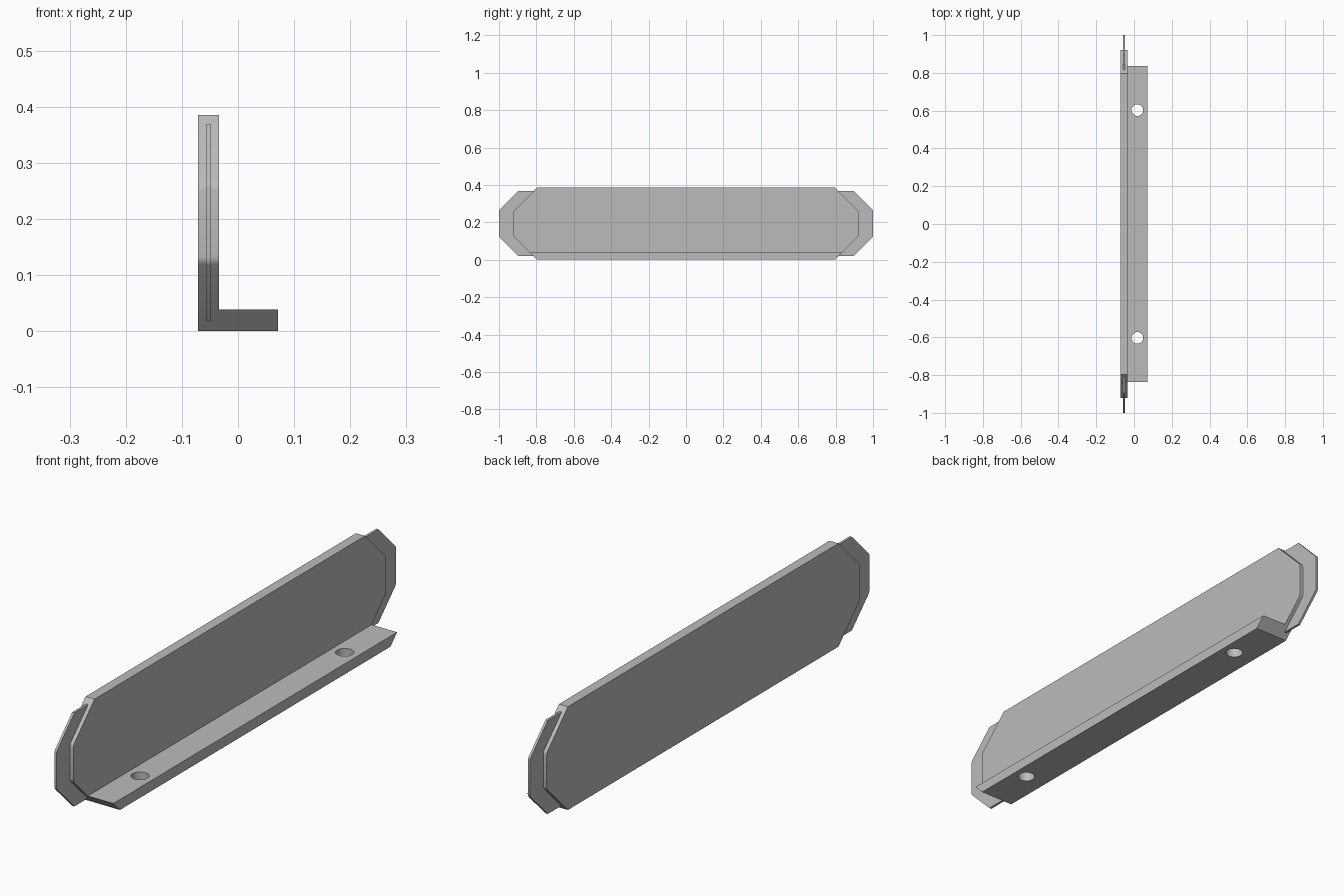
import bpy, bmesh
from mathutils import Vector

cube = bpy.data.objects.get("Cube")
if cube:
    bpy.data.objects.remove(cube, do_unlink=True)

grey = bpy.data.materials.new("plain grey")
grey.use_nodes = True
colour = (0.5, 0.5, 0.5, 1)
grey.diffuse_color = colour
grey.node_tree.nodes["Principled BSDF"].inputs["Base Color"].default_value = colour


def chamfered_bar(name, profile, half_length, chamfer):
    """Extrude an x-z profile along y and cut its four end corners at 45 degrees."""
    bm = bmesh.new()
    face = bm.faces.new([bm.verts.new((x, -half_length, z)) for x, z in profile])
    moved = bmesh.ops.extrude_face_region(bm, geom=[face])["geom"]
    bmesh.ops.translate(bm, vec=(0, 2 * half_length, 0),
                        verts=[g for g in moved if isinstance(g, bmesh.types.BMVert)])
    if face.is_valid and all(len(e.link_faces) < 2 for e in face.edges):
        bm.faces.remove(face)
    bmesh.ops.holes_fill(bm, edges=bm.edges[:], sides=0)

    heights = [z for _, z in profile]
    for end in (-1, 1):
        for up, z in ((-1, min(heights)), (1, max(heights))):
            point = Vector((0, end * (half_length - chamfer), z))
            cut = bmesh.ops.bisect_plane(bm, geom=bm.verts[:] + bm.edges[:] + bm.faces[:],
                                         plane_co=point, plane_no=Vector((0, end, up)),
                                         clear_outer=True)["geom_cut"]
            rim = [g for g in cut if isinstance(g, bmesh.types.BMEdge)]
            bmesh.ops.holes_fill(bm, edges=rim, sides=0)

    # Slightly rounded corners at the two extreme ends
    corners = [e for e in bm.edges
               if all(abs(abs(v.co.y) - half_length) < 1e-4 for v in e.verts)
               and abs(e.verts[0].co.z - e.verts[1].co.z) < 1e-4]
    bmesh.ops.bevel(bm, geom=corners, offset=0.008, segments=3, profile=0.5,
                    affect='EDGES')
    bmesh.ops.recalc_face_normals(bm, faces=bm.faces[:])
    mesh = bpy.data.meshes.new(name)
    bm.to_mesh(mesh)
    bm.free()
    mesh.materials.append(grey)
    obj = bpy.data.objects.new(name, mesh)
    bpy.context.collection.objects.link(obj)
    return obj


def smooth(obj):
    bpy.ops.object.select_all(action='DESELECT')
    obj.select_set(True)
    bpy.context.view_layer.objects.active = obj
    bpy.ops.object.shade_smooth_by_angle(angle=0.6)


# L-shaped bracket: upright plate with a mounting flange
left, inner, right = -0.071, -0.034, 0.071
bracket = chamfered_bar("angle_bracket",
                        [(left, 0), (right, 0), (right, 0.039), (inner, 0.039),
                         (inner, 0.385), (left, 0.385)], 0.922, 0.125)

# Thin blade running through the middle of the plate
blade = chamfered_bar("thin_blade",
                      [(-0.057, 0.019), (-0.048, 0.019),
                       (-0.048, 0.368), (-0.057, 0.368)], 1.0, 0.104)

# Two screw holes through the flange
for side, y in (("front", -0.603), ("back", 0.603)):
    bpy.ops.mesh.primitive_cylinder_add(vertices=40, radius=0.031, depth=0.2,
                                        location=(0.018, y, 0.02))
    cutter = bpy.context.object
    cutter.name = side + "_hole_cutter"
    cutter.data.materials.append(grey)
    cutter.hide_render = True
    cutter.display_type = 'WIRE'
    hole = bracket.modifiers.new(side + "_hole", 'BOOLEAN')
    hole.operation = 'DIFFERENCE'
    hole.solver = 'EXACT'
    hole.object = cutter
    bpy.context.view_layer.objects.active = bracket
    bpy.ops.object.modifier_apply(modifier=hole.name)
    bpy.data.objects.remove(cutter, do_unlink=True)

smooth(bracket)
smooth(blade)
